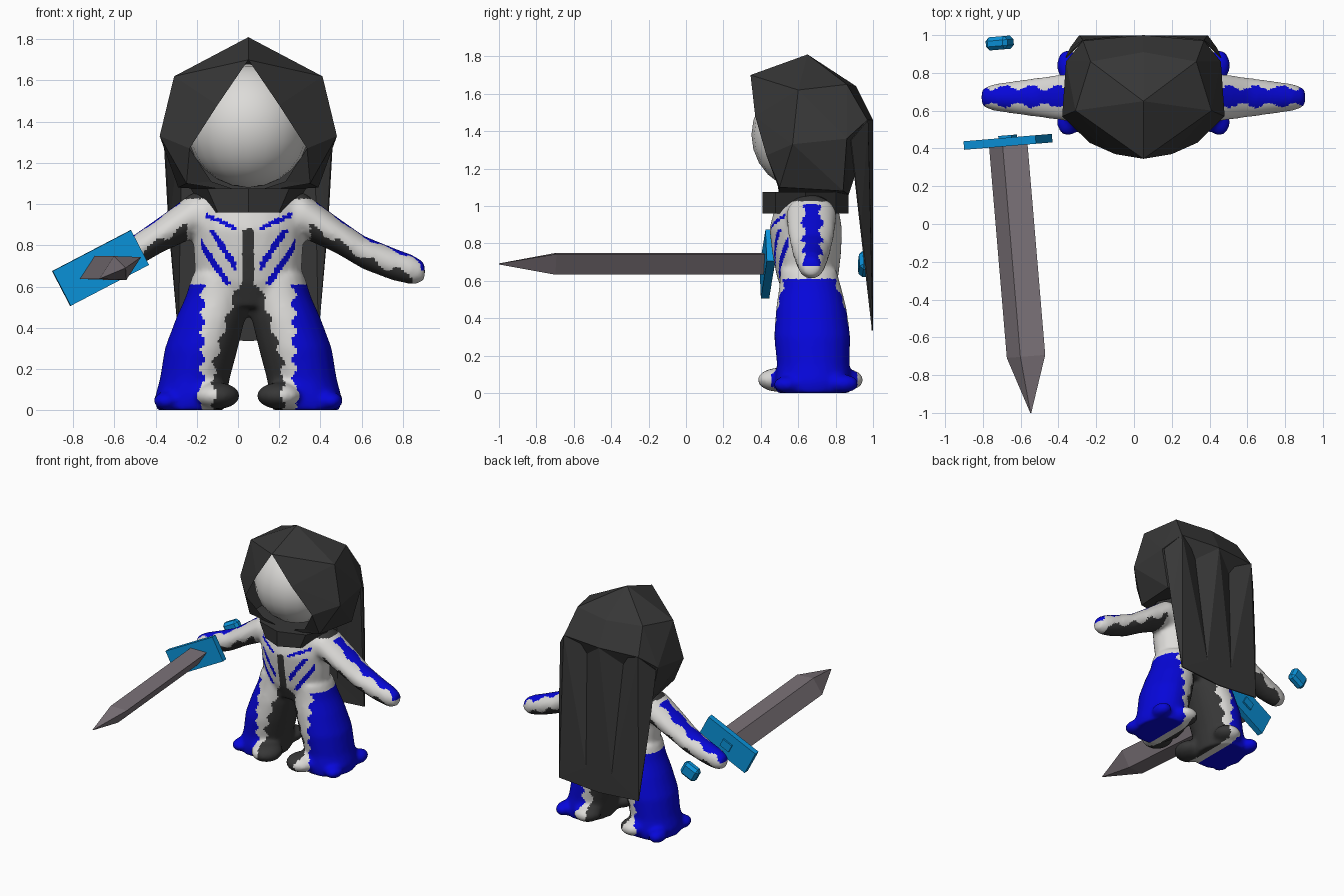
import bpy, bmesh, math
from mathutils import Matrix, Vector

if "Cube" in bpy.data.objects:
    bpy.data.objects.remove(bpy.data.objects["Cube"])

CX = 0.05  # symmetry plane of the figure


def material(name, rgb):
    m = bpy.data.materials.new(name)
    m.use_nodes = True
    m.diffuse_color = (*rgb, 1)
    m.node_tree.nodes["Principled BSDF"].inputs["Base Color"].default_value = (*rgb, 1)
    return m


WHITE = material("bone white", (0.72, 0.71, 0.69))
DARK = material("charcoal cloth", (0.038, 0.038, 0.038))
BLUE = material("deep blue", (0.002, 0.002, 0.7))
CYAN = material("guard blue", (0.003, 0.29, 0.7))
STEEL = material("dull steel", (0.2, 0.17, 0.19))


def finish(name, bm, mats):
    bmesh.ops.recalc_face_normals(bm, faces=bm.faces)
    me = bpy.data.meshes.new(name)
    bm.to_mesh(me)
    bm.free()
    ob = bpy.data.objects.new(name, me)
    bpy.context.collection.objects.link(ob)
    for m in mats:
        me.materials.append(m)
    return ob


def bridge(bm, loops):
    """Skin a list of equal point loops and cap both ends."""
    rings = [[bm.verts.new(p) for p in loop] for loop in loops]
    n = len(rings[0])
    for a, b in zip(rings, rings[1:]):
        for i in range(n):
            j = (i + 1) % n
            bm.faces.new((a[i], a[j], b[j], b[i]))
    bm.faces.new(rings[0])
    bm.faces.new(rings[-1])


def ellipse(centre, u, v, n=20):
    c, u, v = Vector(centre), Vector(u), Vector(v)
    angles = [2 * math.pi * i / n for i in range(n)]
    return [c + u * math.cos(a) + v * math.sin(a) for a in angles]


def blob(bm, centre, radii):
    m = Matrix.Translation(centre) @ Matrix.Diagonal((*radii, 1))
    bmesh.ops.create_uvsphere(bm, u_segments=20, v_segments=12, radius=1, matrix=m)


def mirrored(name, points, faces, mat):
    """Build a half shell and its mirror image."""
    bm = bmesh.new()
    for s in (1, -1):
        vs = [bm.verts.new((CX + s * x, y, z)) for x, y, z in points]
        for f in faces:
            bm.faces.new([vs[i] for i in f])
    bmesh.ops.remove_doubles(bm, verts=bm.verts, dist=0.0005)
    return finish(name, bm, [mat])


# Body: torso, flared legs, feet and arms fused into one soft skin
bm = bmesh.new()
torso = [(0.5, 0.65, 0.12, 0.12), (0.62, 0.65, 0.255, 0.165), (0.75, 0.645, 0.265, 0.185),
         (0.88, 0.64, 0.27, 0.195), (0.99, 0.645, 0.27, 0.17), (1.06, 0.65, 0.25, 0.12)]
bridge(bm, [ellipse((CX, y, z), (rx, 0, 0), (0, ry, 0)) for z, y, rx, ry in torso])
leg = [(0.66, 0.15, 0.12, 0.655, 0.15), (0.55, 0.155, 0.15, 0.665, 0.17),
       (0.45, 0.182, 0.168, 0.67, 0.19), (0.3, 0.228, 0.178, 0.675, 0.205),
       (0.15, 0.26, 0.17, 0.68, 0.195), (0.06, 0.28, 0.175, 0.68, 0.205),
       (0.0, 0.28, 0.165, 0.68, 0.2)]
arm = [(0.12, 0.945, 0.13, 0.11), (0.27, 0.945, 0.135, 0.112), (0.42, 0.855, 0.125, 0.09),
       (0.56, 0.765, 0.105, 0.082), (0.7, 0.71, 0.085, 0.08), (0.8, 0.68, 0.07, 0.073),
       (0.857, 0.672, 0.045, 0.045)]
lumps = [((0.15, 0.5, 0.07), (0.11, 0.12, 0.065)), ((0.2, 0.85, 0.07), (0.1, 0.1, 0.06)),
         ((0.4, 0.54, 0.045), (0.06, 0.075, 0.045)), ((0.4, 0.84, 0.05), (0.06, 0.085, 0.05))]
for s in (1, -1):
    bridge(bm, [ellipse((CX + s * x, y, z), (rx, 0, 0), (0, ry, 0)) for z, x, rx, y, ry in leg])
    bridge(bm, [ellipse((CX + s * x, 0.67, z), (0, ry, 0), (0, 0, rz)) for x, z, ry, rz in arm])
    for (x, y, z), radii in lumps:
        blob(bm, (CX + s * x, y, z), radii)
body = finish("body", bm, [WHITE, DARK, BLUE])
remesh = body.modifiers.new("fuse", "REMESH")
remesh.mode = "VOXEL"
remesh.voxel_size = 0.014
soften = body.modifiers.new("soften", "SMOOTH")
soften.factor = 0.5
soften.iterations = 12
graph = bpy.context.evaluated_depsgraph_get()
skin = bpy.data.meshes.new_from_object(body.evaluated_get(graph))
body.modifiers.clear()
body.data = skin
skin.materials.clear()
for m in (WHITE, DARK, BLUE):
    skin.materials.append(m)


def suit_colour(c, n):
    """0 white, 1 dark, 2 blue, chosen by place and direction."""
    dx, y, z = abs(c.x - CX), c.y, c.z
    inward = -n.x if c.x > CX else n.x
    wobble = math.sin(45 * dx)  # ragged edges along the arms
    if z > 1.025:
        return 1
    if dx > 0.3 and z > 0.58:  # arms
        if n.z < -0.35 + 0.2 * wobble and dx < 0.8:
            return 1
        return 2 if n.z > 0 and dx > 0.33 and abs(y - 0.675) < 0.047 + 0.012 * wobble else 0
    if z < 0.61:  # legs
        if dx > 0.222 + 0.012 * math.sin(70 * z):
            return 0 if y < 0.455 or y > 0.915 else 2
        edge = min(0.07 + (0.55 - z) * 0.3, 0.165) + 0.012 * math.sin(60 * z)
        return 1 if dx < edge or inward > 0.6 else 0
    if dx < 0.03 and z < 0.88:
        return 1
    if n.y < -0.2 and 0.06 < dx < 0.23:  # ribs and collar bones
        if abs(z - 0.855 - 0.45 * dx) < 0.011 and dx < 0.21:
            return 2
        if z < 0.88 and any(abs(z - c0 - 1.5 * dx) < 0.025 for c0 in (0.465, 0.605)):
            return 2
    return 0


for p in skin.polygons:
    p.material_index = suit_colour(p.center, p.normal)
    p.use_smooth = True

# Face
bm = bmesh.new()
blob(bm, (CX, 0.65, 1.38), (0.3, 0.3, 0.3))
face = finish("face", bm, [WHITE])
for p in face.data.polygons:
    p.use_smooth = True

# Faceted hood, open around the face
hood_points = [(0, 0.65, 1.81), (0, 0.345, 1.7), (0.36, 0.6, 1.62), (0.28, 0.86, 1.65),
               (0, 0.91, 1.64), (0.15, 0.37, 1.48), (0.43, 0.57, 1.33), (0.285, 0.43, 1.27),
               (0.41, 0.86, 1.36), (0, 1.0, 1.46), (0.32, 0.97, 1.46), (0.3, 0.5, 1.1),
               (0.34, 0.84, 1.08), (0.18, 0.49, 1.11), (0, 0.5, 1.05), (0, 0.87, 1.06)]
hood_faces = [(0, 1, 2), (0, 2, 3), (0, 3, 4), (1, 5, 2), (5, 6, 2), (5, 7, 6), (2, 6, 8),
              (2, 8, 3), (3, 8, 10), (3, 10, 9, 4), (7, 11, 6), (6, 11, 12), (6, 12, 8),
              (7, 13, 11), (13, 14, 11), (11, 14, 15, 12), (8, 12, 15), (8, 15, 9, 10)]
mirrored("hood", hood_points, hood_faces, DARK)

# Collar under the hood
bm = bmesh.new()
bridge(bm, [ellipse((CX, 0.64, z), (rx, 0, 0), (0, 0.23, 0), 8)
            for z, rx in ((0.96, 0.21), (1.075, 0.28))])
finish("collar", bm, [DARK])

# Cape with two long pleats that fade towards the hem
cape_points = [(0, 0.995, 1.46), (0.16, 0.91, 1.42), (0.32, 0.97, 1.46), (0.41, 0.88, 1.35),
               (0.11, 0.995, 0.5), (0, 0.995, 0.335), (0.34, 0.995, 0.36), (0.385, 0.932, 0.9)]
cape_faces = [(0, 4, 1), (1, 4, 2), (0, 5, 4), (4, 5, 6), (2, 4, 6), (2, 6, 7), (2, 7, 3)]
cape = mirrored("cape", cape_points, cape_faces, DARK)
thick = cape.modifiers.new("cloth", "SOLIDIFY")
thick.thickness = 0.008
thick.offset = 0

# Sword: blade, guard, grip stub and pommel share one tilted frame
FRAME = (Matrix.Translation((-0.667, 0.435, 0.69)) @ Matrix.Rotation(math.radians(4.8), 4, "Z")
         @ Matrix.Rotation(math.radians(-27.5), 4, "Y"))
bm = bmesh.new()
bridge(bm, [[FRAME @ Vector(p) for p in ((w, -d, 0), (0, -d, t), (-w, -d, 0), (0, -d, -t))]
            for d, w, t in ((0, 0.115, 0.065), (1.14, 0.115, 0.065), (1.44, 0.003, 0.003))])
finish("sword_blade", bm, [STEEL])
for name, y, size in (("sword_guard", 0, (0.43, 0.045, 0.19)),
                      ("grip_stub", 0.025, (0.08, 0.02, 0.06)),
                      ("sword_pommel", 0.525, (0.13, 0.07, 0.11))):
    bm = bmesh.new()
    bmesh.ops.create_cube(bm, size=1, matrix=FRAME @ Matrix.Translation((0, y, 0))
                          @ Matrix.Diagonal((*size, 1)))
    if name == "sword_pommel":
        bmesh.ops.bevel(bm, geom=bm.edges[:], offset=0.02, segments=1, affect="EDGES")
    finish(name, bm, [CYAN])
